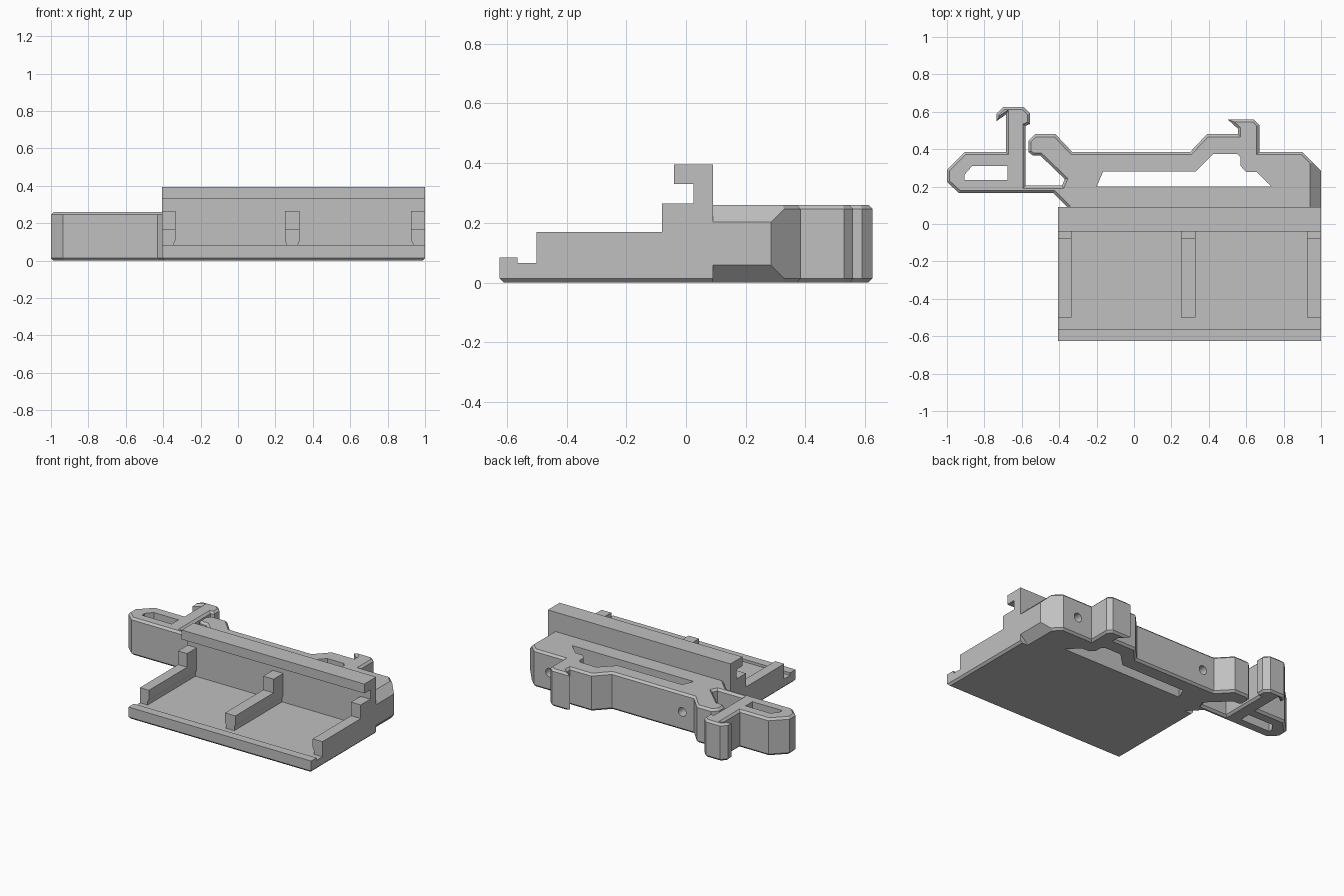
import bpy
import bmesh
import math
from mathutils import Matrix, Vector

default_cube = bpy.data.objects.get("Cube")
if default_cube:
    bpy.data.objects.remove(default_cube, do_unlink=True)

GREY = (0.53, 0.53, 0.53, 1.0)
plastic = bpy.data.materials.new("light grey plastic")
plastic.use_nodes = True
plastic.diffuse_color = GREY
plastic.node_tree.nodes["Principled BSDF"].inputs["Base Color"].default_value = GREY

CHAMFER = 0.014
LEFT, RIGHT = -0.405, 1.0
CLIP_HEIGHT = 0.26


def prism(points, start, end, axis):
    """Extrude a closed outline along z (outline in x, y) or x (outline in y, z)."""
    bm = bmesh.new()
    place = (lambda a, b: (a, b, start)) if axis == "z" else (lambda a, b: (start, a, b))
    face = bm.faces.new([bm.verts.new(place(a, b)) for a, b in points])
    depth = end - start
    vector = Vector((0, 0, depth)) if axis == "z" else Vector((depth, 0, 0))
    top = bmesh.ops.extrude_face_region(bm, geom=[face])["geom"]
    bmesh.ops.translate(bm, vec=vector,
                        verts=[g for g in top if isinstance(g, bmesh.types.BMVert)])
    bmesh.ops.recalc_face_normals(bm, faces=bm.faces[:])
    return bm


def chamfer(bm, rule):
    edges = [e for e in bm.edges if rule(*(v.co for v in e.verts))]
    bmesh.ops.bevel(bm, geom=edges, offset=CHAMFER, offset_type="OFFSET",
                    segments=1, affect="EDGES", clamp_overlap=False)


def finish(bm, name):
    mesh = bpy.data.meshes.new(name)
    bm.to_mesh(mesh)
    bm.free()
    mesh.materials.append(plastic)
    obj = bpy.data.objects.new(name, mesh)
    bpy.context.collection.objects.link(obj)
    return obj


def cut(target, cutter):
    """Subtract the cutter from the target, then discard it."""
    cutter.hide_render = True
    mod = target.modifiers.new("cut", "BOOLEAN")
    mod.operation = "DIFFERENCE"
    mod.solver = "EXACT"
    mod.object = cutter
    bpy.context.view_layer.objects.active = target
    bpy.ops.object.modifier_apply(modifier=mod.name)
    bpy.data.objects.remove(cutter, do_unlink=True)


# Tray: floor, front lip, rear wall and overhanging flange in one profile
tray_profile = [
    (-0.625, 0), (0.09, 0), (0.09, 0.395), (-0.04, 0.395), (-0.04, 0.33),
    (0.025, 0.33), (0.025, 0.065), (-0.565, 0.065), (-0.565, 0.083), (-0.625, 0.083),
]
tray = prism(tray_profile, LEFT, RIGHT, "x")
chamfer(tray, lambda a, b: max(a.z, b.z) < 0.001 and min(a.y, b.y) < 0)
finish(tray, "tray")

# Support ribs, each with a taller post against the rear wall
ribs = [
    ("right", LEFT, -0.335, 0, 0.01),
    ("middle", 0.25, 0.33, 0.008, 0.008),
    ("left", 0.925, RIGHT, 0.01, 0),
]
for side, lo, hi, inset_lo, inset_hi in ribs:
    for part, front, back, height in (("rib", -0.5, -0.08, 0.17), ("post", -0.08, 0.03, 0.265)):
        bm = bmesh.new()
        # Foot is narrower than the body, with a short taper between
        section = [
            (lo + inset_lo, 0.06), (hi - inset_hi, 0.06), (hi - inset_hi, 0.09),
            (hi, 0.11), (hi, height), (lo, height), (lo, 0.11), (lo + inset_lo, 0.09),
        ]
        face = bm.faces.new([bm.verts.new((x, front, z)) for x, z in section])
        moved = bmesh.ops.extrude_face_region(bm, geom=[face])["geom"]
        bmesh.ops.translate(bm, vec=(0, back - front, 0),
                            verts=[g for g in moved if isinstance(g, bmesh.types.BMVert)])
        bmesh.ops.recalc_face_normals(bm, faces=bm.faces[:])
        finish(bm, f"{side}_{part}")

# Rail clip: body, fixed hook, spring lever and release loop in one outline
clip_outline = [
    # body end and fixed hook
    (RIGHT, 0.05), (RIGHT, 0.285), (0.9, 0.385), (0.67, 0.385), (0.67, 0.53),
    (0.64, 0.56), (0.5, 0.56), (0.555, 0.51), (0.555, 0.48), (0.39, 0.48),
    # back bar and rounded stop
    (0.3, 0.385), (-0.33, 0.385), (-0.42, 0.48), (-0.53, 0.48), (-0.565, 0.445),
    (-0.565, 0.385), (-0.54, 0.365), (-0.5, 0.365), (-0.37, 0.24), (-0.385, 0.205),
    # spring lever hook
    (-0.58, 0.205), (-0.58, 0.525), (-0.555, 0.535), (-0.555, 0.59), (-0.59, 0.625),
    (-0.7, 0.625), (-0.735, 0.59), (-0.735, 0.55), (-0.685, 0.585),
    # release loop and spring arm
    (-0.685, 0.385), (-0.905, 0.385), (-1, 0.29), (-1, 0.225), (-0.935, 0.165),
    (-0.43, 0.165), (-0.355, 0.09), (-0.355, 0.05),
]
clip_bm = prism(clip_outline, 0, CLIP_HEIGHT, "z")
chamfer(clip_bm, lambda a, b: abs(a.z - b.z) < 0.001)

# Sloped top and bottom at the end of the clip body
for z, up in ((CLIP_HEIGHT, 1), (0, -1)):
    geom = clip_bm.verts[:] + clip_bm.edges[:] + clip_bm.faces[:]
    result = bmesh.ops.bisect_plane(clip_bm, geom=geom, plane_co=(0.942, 0, z),
                                    plane_no=(1, 0, up), clear_outer=True)
    rim = [g for g in result["geom_cut"] if isinstance(g, bmesh.types.BMEdge)]
    bmesh.ops.holes_fill(clip_bm, edges=rim, sides=0)
bmesh.ops.recalc_face_normals(clip_bm, faces=clip_bm.faces[:])
clip = finish(clip_bm, "rail_clip")

# Openings through the clip body and the release loop
body_opening = [
    (-0.2, 0.2), (-0.165, 0.28), (0.33, 0.28), (0.425, 0.375), (0.55, 0.375),
    (0.57, 0.355), (0.57, 0.31), (0.6, 0.278), (0.655, 0.278), (0.735, 0.2),
]
loop_opening = [(-0.675, 0.235), (-0.905, 0.235), (-0.905, 0.265), (-0.865, 0.31), (-0.675, 0.31)]
for outline in (body_opening, loop_opening):
    cut(clip, finish(prism(outline, -0.1, 0.5, "z"), "opening_cutter"))

# Round holes in the back face
for x in (-0.24, 0.78):
    bm = bmesh.new()
    bmesh.ops.create_cone(bm, cap_ends=True, segments=24, radius1=0.03, radius2=0.03, depth=0.3,
                          matrix=Matrix.Translation((x, 0.36, 0.13))
                          @ Matrix.Rotation(math.pi / 2, 4, "X"))
    cut(clip, finish(bm, "hole_cutter"))

# Smooth only the round hole walls
bpy.ops.object.select_all(action="DESELECT")
clip.select_set(True)
bpy.context.view_layer.objects.active = clip
bpy.ops.object.shade_smooth_by_angle(angle=math.radians(20))
